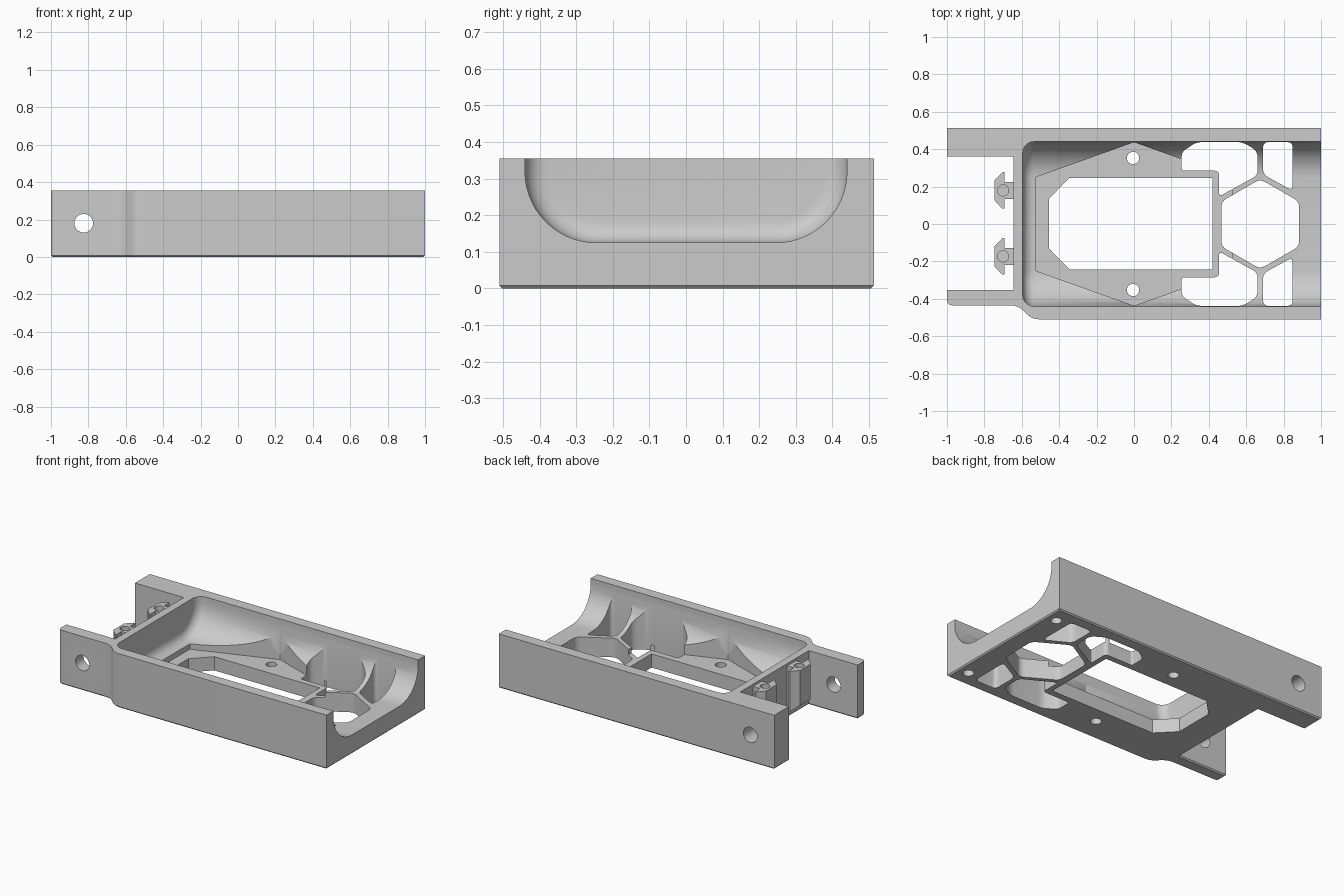
import bpy, bmesh, math
from mathutils import Vector

if "Cube" in bpy.data.objects:
    bpy.data.objects.remove(bpy.data.objects["Cube"])

HEIGHT = 0.355
grey = bpy.data.materials.new("light_grey")
grey.use_nodes = True
grey.diffuse_color = (0.6, 0.6, 0.6, 1)
grey.node_tree.nodes["Principled BSDF"].inputs["Base Color"].default_value = (0.6, 0.6, 0.6, 1)


def rounded(points, t=0.0, steps=5):
    """Round the corners of a polygon; a point may carry its own setback."""
    out = []
    n = len(points)
    for i, p in enumerate(points):
        r = p[2] if len(p) > 2 else t
        c = Vector(p[:2])
        if r == 0:
            out.append(c)
            continue
        a = c + (Vector(points[i - 1][:2]) - c).normalized() * r
        b = c + (Vector(points[(i + 1) % n][:2]) - c).normalized() * r
        for k in range(steps + 1):
            s = k / steps
            out.append(a * (1 - s) ** 2 + c * 2 * s * (1 - s) + b * s * s)
    return out


def loft(name, rings):
    """Closed solid through a list of matching rings."""
    bm = bmesh.new()
    loops = [[bm.verts.new(p) for p in ring] for ring in rings]
    n = len(loops[0])
    for a, b in zip(loops, loops[1:]):
        for i in range(n):
            j = (i + 1) % n
            bm.faces.new((a[i], a[j], b[j], b[i]))
    bm.faces.new(loops[0])
    bm.faces.new(loops[-1])
    bmesh.ops.recalc_face_normals(bm, faces=bm.faces)
    mesh = bpy.data.meshes.new(name)
    bm.to_mesh(mesh)
    bm.free()
    mesh.materials.append(grey)
    obj = bpy.data.objects.new(name, mesh)
    bpy.context.collection.objects.link(obj)
    return obj


def prism(name, outline, z0, z1):
    return loft(name, [[(p[0], p[1], z) for p in outline] for z in (z0, z1)])


def circle(x, y, r, n=32):
    return [(x + r * math.cos(2 * math.pi * i / n), y + r * math.sin(2 * math.pi * i / n))
            for i in range(n)]


def activate(obj):
    bpy.ops.object.select_all(action='DESELECT')
    obj.select_set(True)
    bpy.context.view_layer.objects.active = obj


def cut(target, cutter, op='DIFFERENCE'):
    mod = target.modifiers.new("cut", 'BOOLEAN')
    mod.operation = op
    mod.solver = 'EXACT'
    mod.object = cutter
    activate(target)
    bpy.ops.object.modifier_apply(modifier=mod.name)
    bpy.data.objects.remove(cutter)


def mirrored(points, side):
    return [(p[0], p[1] * side) + tuple(p[2:]) for p in points]


# Outer block with two rear arms
outline = rounded([(1, -0.51), (1, 0.513), (-1, 0.513), (-1, 0.36), (-0.645, 0.36),
                   (-0.645, -0.352), (-1, -0.352), (-1, -0.435, 0.03),
                   (-0.615, -0.435, 0.048), (-0.55, -0.51, 0.048)])
body = prism("body", outline, 0, HEIGHT)

# Small chamfer along the underside
bm = bmesh.new()
bm.from_mesh(body.data)
under = [e for e in bm.edges if all(v.co.z < 0.001 for v in e.verts)]
bmesh.ops.bevel(bm, geom=under, offset=0.008, segments=1, affect='EDGES')
bm.to_mesh(body.data)
bm.free()


# Trough with rounded lower sides and a filleted closed end
def trough_ring(x, inset):
    w, low, r = 0.44 - inset, 0.125 + inset, 0.195 - inset
    half = [(w - r + r * math.cos(a), low + r - r * math.sin(a))
            for a in (math.pi / 2 * k / 14 for k in range(15))]
    ring = [(w, 0.6)] + half + [(-y, z) for y, z in reversed(half)] + [(-w, 0.6)]
    return [(x, y, z) for y, z in ring]


FILLET = 0.06
rings = []
for k in range(8):
    a = math.pi / 2 * k / 7
    rings.append(trough_ring(-0.595 + FILLET * (1 - math.sin(a)), FILLET * (1 - math.cos(a))))
rings = rings[::-1] + [trough_ring(1.2, 0)]
cut(body, loft("trough_cutter", rings))

# Six-sided sunken floor
cut(body, prism("pocket_cutter", [(-0.525, 0.25), (0, 0.437), (0.525, 0.25),
                                  (0.525, -0.25), (0, -0.437), (-0.525, -0.25)], 0.09, 0.5))

# Central window
cut(body, prism("window_cutter", [(-0.455, 0.135), (-0.345, 0.247), (0.42, 0.247),
                                  (0.42, -0.243), (-0.345, -0.243), (-0.455, -0.13)], -0.1, 0.5))

# Large hexagonal opening
hexagon = [(0.675 + 0.24 * math.cos(math.radians(30 + 60 * i)),
            0.24 * math.sin(math.radians(30 + 60 * i))) for i in range(6)]
cut(body, prism("hexagon_cutter", rounded(hexagon, 0.03), -0.1, 0.5))

# Side cells, screw holes and blind holes in the underside
inner_cell = [(0.255, 0.285, 0.015), (0.255, 0.385, 0.025), (0.335, 0.438, 0.03),
              (0.58, 0.438, 0.03), (0.66, 0.39, 0.03), (0.66, 0.26, 0.025),
              (0.455, 0.147, 0.02), (0.455, 0.285, 0.025)]
outer_cell = [(0.69, 0.265), (0.69, 0.438), (0.848, 0.438), (0.848, 0.178)]
for side in (1, -1):
    cut(body, prism("inner_cell_cutter", rounded(mirrored(inner_cell, side)), -0.1, 0.5))
    cut(body, prism("outer_cell_cutter", rounded(mirrored(outer_cell, side), 0.03), -0.1, 0.5))
    cut(body, prism("screw_cutter", circle(-0.005, 0.353 * side, 0.033), -0.1, 0.5))
    cut(body, prism("blind_cutter", circle(0.93, 0.4 * side, 0.033), -0.1, 0.1))

# Pivot hole through both arms
pivot = [[(x, y, z) for x, z in circle(-0.825, 0.18, 0.05)] for y in (-0.8, 0.8)]
cut(body, loft("pivot_cutter", pivot))

# Arrow-shaped clips on the end wall, sloped underneath
arrow = [(-0.64, 0.045), (-0.693, 0.045), (-0.693, 0.098), (-0.703, 0.098), (-0.745, 0.055),
         (-0.745, -0.055), (-0.703, -0.098), (-0.693, -0.098), (-0.693, -0.045), (-0.64, -0.045)]
clips = []
for name, y in (("left_clip", 0.18), ("right_clip", -0.173)):
    clip = loft(name, [[(px, py + y, 0.03 - 0.8 * (px + 0.645)) for px, py in arrow],
                       [(px, py + y, 0.34) for px, py in arrow]])
    cut(clip, prism("clip_hole_cutter", circle(-0.7, y, 0.03, 24), 0.2, 0.5))
    clips.append(clip)

for obj in [body] + clips:
    activate(obj)
    bpy.ops.object.shade_smooth_by_angle(angle=math.radians(30))
